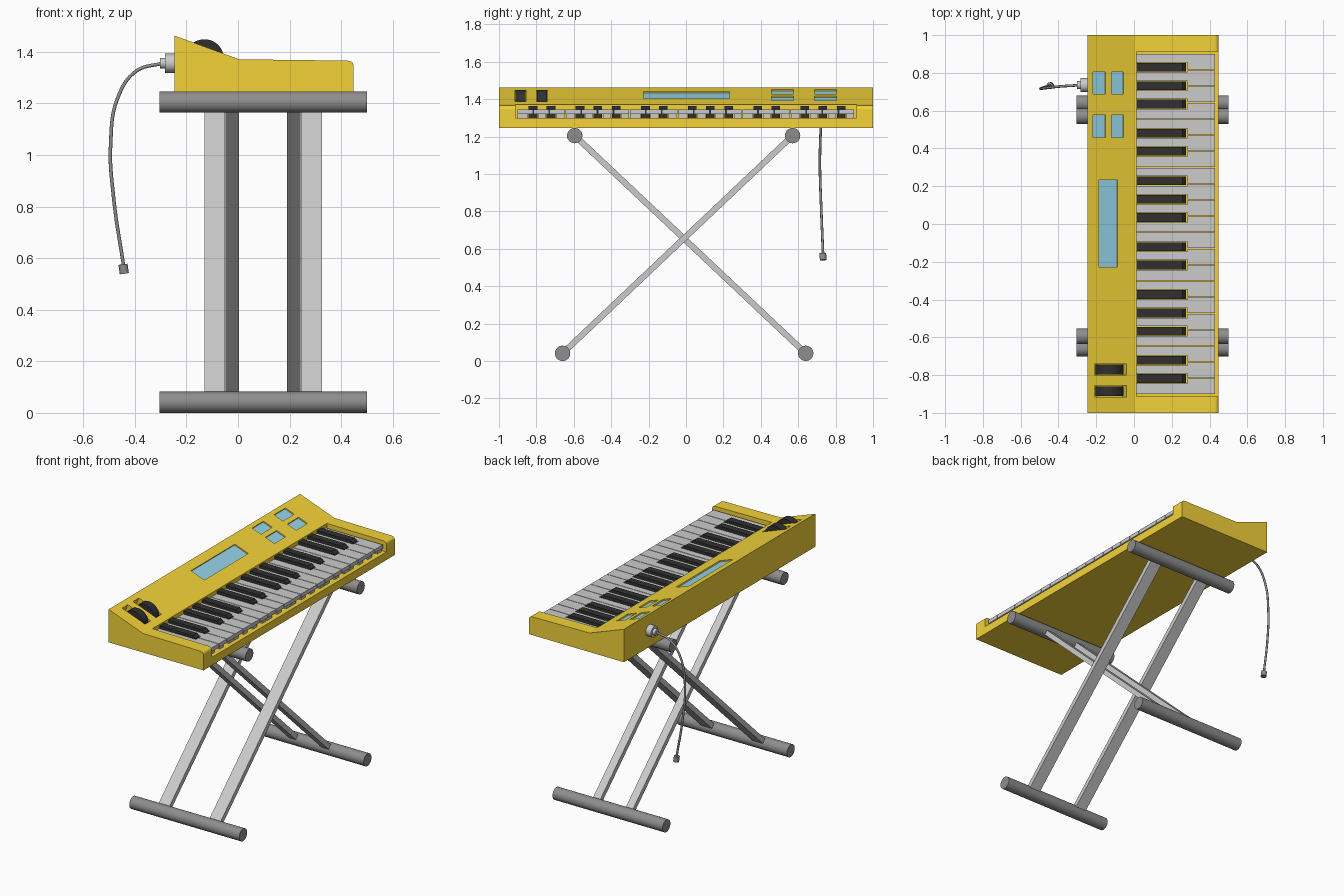
import bpy, bmesh, math
from mathutils import Matrix, Vector

if "Cube" in bpy.data.objects:
    bpy.data.objects.remove(bpy.data.objects["Cube"])


def material(name, rgb):
    m = bpy.data.materials.new(name)
    m.diffuse_color = (*rgb, 1)
    m.use_nodes = True
    m.node_tree.nodes["Principled BSDF"].inputs["Base Color"].default_value = m.diffuse_color
    return m


YELLOW = material("yellow", (0.9, 0.65, 0.04))
BLACK = material("black", (0.03, 0.03, 0.03))
DARK = material("dark_grey", (0.27, 0.27, 0.27))
BLUE = material("blue", (0.3, 0.66, 0.82))


def finish(bm, name, mat=None, smooth=False):
    bmesh.ops.recalc_face_normals(bm, faces=bm.faces[:])
    me = bpy.data.meshes.new(name)
    bm.to_mesh(me)
    bm.free()
    ob = bpy.data.objects.new(name, me)
    bpy.context.collection.objects.link(ob)
    if mat:
        me.materials.append(mat)
    bpy.ops.object.select_all(action='DESELECT')
    ob.select_set(True)
    bpy.context.view_layer.objects.active = ob
    if smooth:
        bpy.ops.object.shade_smooth_by_angle(angle=math.radians(35))
    return ob


def box(bm, x0, x1, y0, y1, z0, z1):
    m = Matrix.Translation(((x0 + x1) / 2, (y0 + y1) / 2, (z0 + z1) / 2))
    bmesh.ops.create_cube(bm, size=1, matrix=m @ Matrix.Diagonal((x1 - x0, y1 - y0, z1 - z0, 1)))


def prism(bm, pts, vec):
    face = bm.faces.new([bm.verts.new(p) for p in pts])
    ext = bmesh.ops.extrude_face_region(bm, geom=[face])["geom"]
    bmesh.ops.translate(bm, vec=vec, verts=[v for v in ext if isinstance(v, bmesh.types.BMVert)])


def rod(bm, a, b, r, segs=32):
    a, b = Vector(a), Vector(b)
    rot = (b - a).to_track_quat('Z', 'Y').to_matrix().to_4x4()
    bmesh.ops.create_cone(bm, cap_ends=True, segments=segs, radius1=r, radius2=r,
                          depth=(b - a).length, matrix=Matrix.Translation((a + b) / 2) @ rot)


# sloped control panel frame
TILT = math.atan2(0.092, 0.251)


def slope_box(bm, x0, x1, y0, y1, low, high):
    x = (x0 + x1) / 2
    z = 1.463 - (x + 0.246) * math.tan(TILT)
    m = Matrix.Translation((x, (y0 + y1) / 2, z)) @ Matrix.Rotation(TILT, 4, 'Y')
    m = m @ Matrix.Translation((0, 0, (low + high) / 2))
    size = ((x1 - x0) / math.cos(TILT), y1 - y0, high - low, 1)
    bmesh.ops.create_cube(bm, size=1, matrix=m @ Matrix.Diagonal(size))


# case: extruded side profile
bm = bmesh.new()
profile = [(-0.246, 1.245), (-0.246, 1.463), (0.005, 1.371), (0.425, 1.366),
           (0.438, 1.363), (0.445, 1.357), (0.448, 1.348), (0.448, 1.245)]
prism(bm, [(x, -1, z) for x, z in profile], (0, 2, 0))
case = finish(bm, "case", YELLOW)

# key bed, screen, button and wheel pockets
displays = [(-0.185, -0.087, -0.228, 0.232)]
displays += [(x, x + 0.065, y, y + 0.118) for x in (-0.217, -0.12) for y in (0.458, 0.687)]
wheels = (-0.885, -0.77)
bm = bmesh.new()
box(bm, 0.012, 0.6, -0.912, 0.912, 1.298, 1.6)
for d in displays:
    slope_box(bm, *d, -0.012, 0.03)
for y in wheels:
    slope_box(bm, -0.208, -0.04, y - 0.03, y + 0.03, -0.06, 0.06)
cutter = finish(bm, "pocket_cutter")
cutter.hide_render = True
mod = case.modifiers.new("pockets", 'BOOLEAN')
mod.object, mod.solver = cutter, 'EXACT'
bpy.context.view_layer.objects.active = case
bpy.ops.object.modifier_apply(modifier=mod.name)
bpy.data.objects.remove(cutter)

# screen and buttons on the pocket floors
for i, d in enumerate(displays):
    bm = bmesh.new()
    slope_box(bm, *d, -0.016, -0.008)
    finish(bm, f"button_{i}" if i else "screen", BLUE)

# pitch and modulation wheels
for y in wheels:
    bm = bmesh.new()
    rod(bm, (-0.13, y - 0.026, 1.374), (-0.13, y + 0.026, 1.374), 0.075, 40)
    finish(bm, "control_wheel", BLACK, True)

# keys: three octaves
START, PITCH, HALF = -0.903, 0.0859, 0.023
sharps = {1: 0.085, 2: 0.181, 4: 0.336, 5: 0.432, 6: 0.53}
white, black = bmesh.new(), bmesh.new()
for octave in range(3):
    base = START + octave * 7 * PITCH
    for k in range(7):
        y0, y1 = base + k * PITCH + 0.002, base + (k + 1) * PITCH - 0.002
        n0 = base + sharps[k] + HALF + 0.003 if k in sharps else y0
        n1 = base + sharps[k + 1] - HALF - 0.003 if k + 1 in sharps else y1
        outline = [(0.014, n0), (0.282, n0), (0.282, y0), (0.43, y0),
                   (0.43, y1), (0.282, y1), (0.282, n1), (0.014, n1)]
        clean = [p for i, p in enumerate(outline) if p != outline[i - 1]]
        prism(white, [(x, y, 1.321) for x, y in clean], (0, 0, 0.025))
        box(white, 0.014, 0.42, n0 + 0.001, n1 - 0.001, 1.298, 1.321)
    for off in sharps.values():
        side = [(0.014, 1.298), (0.014, 1.364), (0.258, 1.364), (0.276, 1.347), (0.276, 1.298)]
        prism(black, [(x, base + off - HALF, z) for x, z in side], (0, 2 * HALF, 0))
finish(white, "white_keys")
finish(black, "black_keys", BLACK)

# stand: four cross tubes and two crossing pairs of legs
bottoms, tops = (-0.66, 0.64), (0.57, -0.595)
for y, z in [(bottoms[0], 0.041), (bottoms[1], 0.041), (tops[0], 1.205), (tops[1], 1.205)]:
    bm = bmesh.new()
    rod(bm, (-0.305, y, z), (0.5, y, z), 0.041)
    finish(bm, "stand_tube", DARK, True)
for y0, y1, spans in [(bottoms[0], tops[0], ((-0.129, -0.05), (0.244, 0.325))),
                      (bottoms[1], tops[1], ((-0.049, 0.003), (0.19, 0.243)))]:
    a, b = Vector((0, y0, 0.041)), Vector((0, y1, 1.205))
    n = Vector((0, -(b - a).z, (b - a).y)).normalized() * 0.016
    for x0, x1 in spans:
        bm = bmesh.new()
        prism(bm, [p + Vector((x0, 0, 0)) for p in (a - n, b - n, b + n, a + n)], (x1 - x0, 0, 0))
        finish(bm, "stand_leg")

# cable socket, cable and plug
bm = bmesh.new()
rod(bm, (-0.284, 0.735, 1.356), (-0.24, 0.735, 1.356), 0.037)
rod(bm, (-0.303, 0.735, 1.356), (-0.28, 0.735, 1.356), 0.021)
finish(bm, "cable_socket", None, True)
path = [(-0.29, 0.735, 1.357), (-0.395, 0.728, 1.325), (-0.465, 0.72, 1.225),
        (-0.494, 0.716, 1.04), (-0.483, 0.722, 0.84), (-0.443, 0.733, 0.565)]
cu = bpy.data.curves.new("cable", 'CURVE')
cu.dimensions, cu.bevel_depth, cu.bevel_resolution, cu.use_fill_caps = '3D', 0.007, 3, True
sp = cu.splines.new('BEZIER')
sp.bezier_points.add(len(path) - 1)
for p, co in zip(sp.bezier_points, path):
    p.co, p.handle_left_type, p.handle_right_type = co, 'AUTO', 'AUTO'
cu.materials.append(DARK)
cable = bpy.data.objects.new("cable", cu)
bpy.context.collection.objects.link(cable)
bm = bmesh.new()
rod(bm, (-0.446, 0.732, 0.576), (-0.441, 0.733, 0.54), 0.018, 16)
finish(bm, "cable_plug", DARK, True)
